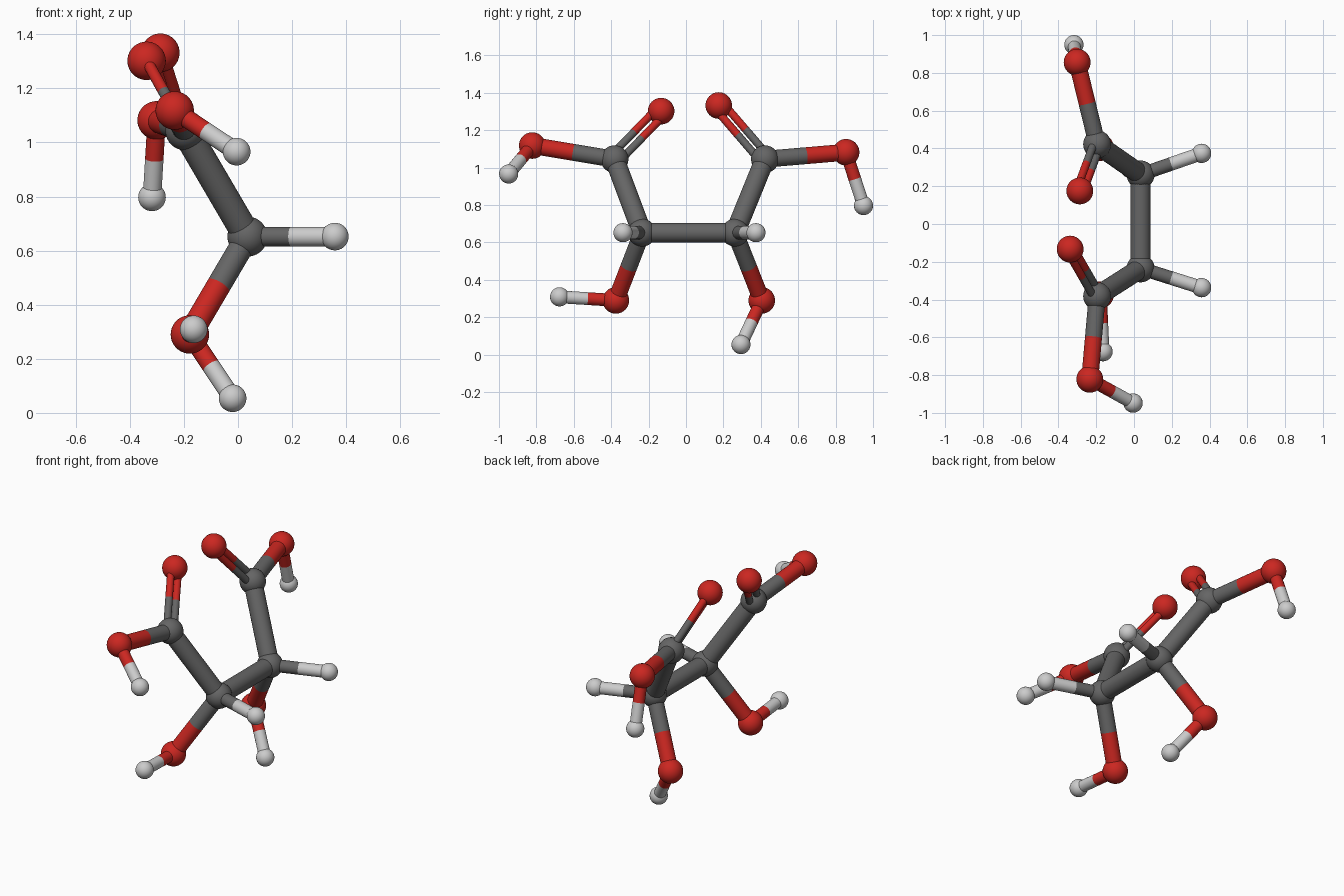
import bpy
from mathutils import Vector

if "Cube" in bpy.data.objects:
    bpy.data.objects.remove(bpy.data.objects["Cube"])


def material(name, rgb):
    m = bpy.data.materials.new(name)
    m.diffuse_color = (*rgb, 1)
    m.use_nodes = True
    m.node_tree.nodes["Principled BSDF"].inputs["Base Color"].default_value = m.diffuse_color
    return m


MATS = {'C': material("dark_grey", (0.13, 0.13, 0.13)),
        'O': material("red", (0.6, 0.02, 0.015)),
        'H': material("light_grey", (0.6, 0.6, 0.6))}
RADIUS = {'C': 0.074, 'O': 0.071, 'H': 0.051}

# Ball centres: name -> element, position
ATOMS = {
    "chain_ball_a": ('C', (0.035, -0.235, 0.652)),
    "chain_ball_b": ('C', (0.035, 0.262, 0.652)),
    "side_ball_a": ('H', (0.358, -0.337, 0.652)),
    "side_ball_b": ('H', (0.358, 0.374, 0.652)),
    "upper_ball_a": ('C', (-0.195, -0.382, 1.045)),
    "upper_ball_b": ('C', (-0.195, 0.422, 1.045)),
    "top_ball_a": ('O', (-0.338, -0.133, 1.302)),
    "top_ball_b": ('O', (-0.287, 0.175, 1.332)),
    "outer_ball_a": ('O', (-0.234, -0.822, 1.118)),
    "outer_ball_b": ('O', (-0.301, 0.856, 1.082)),
    "outer_tip_a": ('H', (-0.005, -0.948, 0.966)),
    "outer_tip_b": ('H', (-0.318, 0.949, 0.797)),
    "lower_ball_a": ('O', (-0.178, -0.375, 0.29)),
    "lower_ball_b": ('O', (-0.178, 0.405, 0.29)),
    "lower_tip_a": ('H', (-0.164, -0.676, 0.309)),
    "lower_tip_b": ('H', (-0.02, 0.294, 0.054)),
}


def finish(name, kind):
    ob = bpy.context.object
    ob.name = name
    ob.data.materials.append(MATS[kind])
    bpy.ops.object.shade_smooth_by_angle()
    return ob


def rod(name, kind, p, q, r):
    d = q - p
    bpy.ops.mesh.primitive_cylinder_add(vertices=32, radius=r, depth=d.length,
                                        location=(p + q) / 2)
    ob = finish(name, kind)
    ob.rotation_euler = d.to_track_quat('Z', 'Y').to_euler()


def bond(a, b, r, shift=Vector((0, 0, 0))):
    """Two half rods, each in the colour of its ball."""
    (ka, pa), (kb, pb) = ATOMS[a], ATOMS[b]
    p, q = Vector(pa) + shift, Vector(pb) + shift
    mid = (p + q) / 2
    rod(f"{a}_rod", ka, p, mid, r)
    rod(f"{b}_rod", kb, mid, q, r)


# Balls
for name, (kind, pos) in ATOMS.items():
    bpy.ops.mesh.primitive_uv_sphere_add(segments=40, ring_count=20,
                                         radius=RADIUS[kind], location=pos)
    finish(name, kind)

# Rods
bond("chain_ball_a", "chain_ball_b", 0.053)
for s in "ab":
    bond(f"chain_ball_{s}", f"upper_ball_{s}", 0.053)
    bond(f"chain_ball_{s}", f"side_ball_{s}", 0.036)
    bond(f"chain_ball_{s}", f"lower_ball_{s}", 0.045)
    bond(f"lower_ball_{s}", f"lower_tip_{s}", 0.034)
    bond(f"upper_ball_{s}", f"outer_ball_{s}", 0.045)
    bond(f"outer_ball_{s}", f"outer_tip_{s}", 0.034)
    # Twin rods lying in the plane of the three upper balls
    c, t, o = (Vector(ATOMS[f"{n}_ball_{s}"][1]) for n in ("upper", "top", "outer"))
    d = (t - c).normalized()
    side = (o - c) - d * (o - c).dot(d)
    for sign in (-1, 1):
        bond(f"upper_ball_{s}", f"top_ball_{s}", 0.021, side.normalized() * 0.028 * sign)
